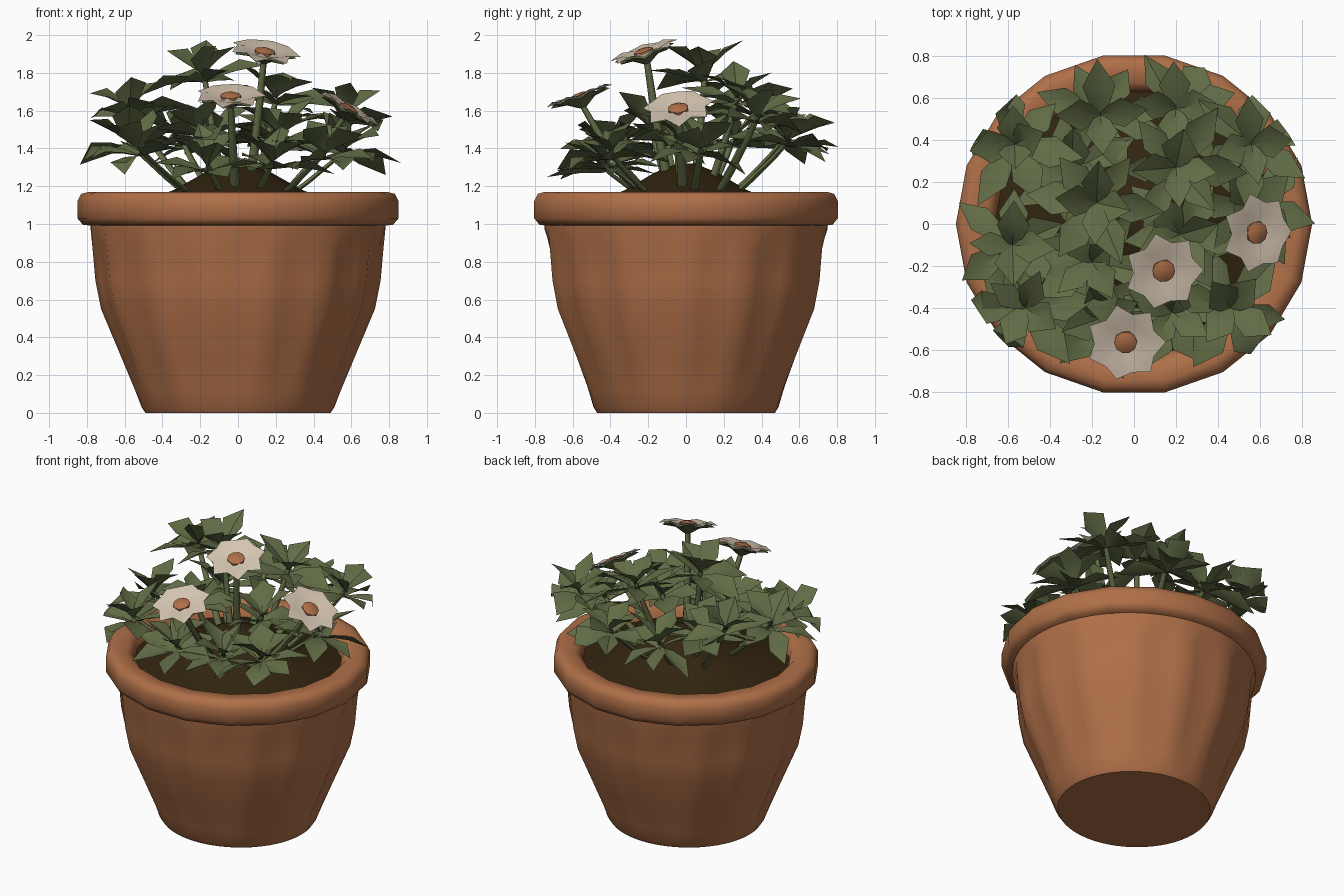
import bpy, math, random
from mathutils import Vector, Matrix

if "Cube" in bpy.data.objects:
    bpy.data.objects.remove(bpy.data.objects["Cube"])

random.seed(4)


def material(name, rgb):
    m = bpy.data.materials.new(name)
    m.diffuse_color = (*rgb, 1)
    m.use_nodes = True
    m.node_tree.nodes["Principled BSDF"].inputs["Base Color"].default_value = m.diffuse_color
    return m


TERRA = material("terracotta", (0.43, 0.16, 0.065))
SOIL = material("dark soil", (0.032, 0.018, 0.005))
GREEN = material("leaf green", (0.12, 0.15, 0.06))
PETAL = material("cream petal", (0.68, 0.57, 0.45))


def make(name, verts, faces, mat, angle=40):
    me = bpy.data.meshes.new(name)
    me.from_pydata([tuple(v) for v in verts], [], faces)
    me.validate()
    me.materials.append(mat)
    ob = bpy.data.objects.new(name, me)
    bpy.context.collection.objects.link(ob)
    bpy.ops.object.select_all(action='DESELECT')
    ob.select_set(True)
    bpy.context.view_layer.objects.active = ob
    bpy.ops.object.shade_smooth_by_angle(angle=math.radians(angle))
    return ob


def lathe(name, profile, n, mat, flute=None, caps=(), angle=40):
    """Revolve (radius, z) points; flute(i, z) scales the radius."""
    verts, faces = [], []
    for r, z in profile:
        for i in range(n):
            a = 2 * math.pi * i / n
            k = flute(i, z) if flute else 1
            verts.append((r * k * math.cos(a), 0.96 * r * k * math.sin(a), z))
    for j in range(len(profile) - 1):
        for i in range(n):
            i2 = (i + 1) % n
            faces.append((j * n + i, j * n + i2, (j + 1) * n + i2, (j + 1) * n + i))
    if 'bottom' in caps:
        faces.append(tuple(reversed(range(n))))
    if 'top' in caps:
        faces.append(tuple(range(len(verts) - n, len(verts))))
    return make(name, verts, faces, mat, angle)


# Pot body with shallow vertical flutes
def flutes(i, z):
    fade = max(0, min(1, (z - 0.05) / 0.2, (0.97 - z) / 0.1))
    return 1 - 0.04 * fade * (0, 0.7, 1, 0.7)[i % 4]


lathe("pot_body", [(0.49, 0), (0.51, 0.03), (0.545, 0.12), (0.62, 0.3), (0.725, 0.55),
                   (0.755, 0.7), (0.77, 0.87), (0.78, 0.97), (0.78, 1.0)],
      56, TERRA, flutes, ('bottom',))

# Thick rounded rim
lathe("pot_rim", [(0.75, 0.99), (0.82, 0.995), (0.85, 1.03), (0.85, 1.12), (0.83, 1.16),
                  (0.79, 1.17), (0.71, 1.165), (0.675, 1.13), (0.66, 1.06)],
      18, TERRA, angle=60)

# Mounded soil
lathe("soil", [(0.68, 1.08), (0.5, 1.12), (0.34, 1.18), (0.18, 1.27), (0.05, 1.32)],
      18, SOIL, caps=('top',), angle=60)


# Leaves: folded blades that curve downward
def add_leaf(verts, faces, base, yaw, pitch, length, width, droop):
    out = Vector((math.cos(yaw), math.sin(yaw), 0))
    side = Vector((-out.y, out.x, 0))
    roll = random.uniform(-0.5, 0.5)
    side = side * math.cos(roll) + Vector((0, 0, math.sin(roll)))
    k = len(verts)
    p = Vector(base)
    for t0, t1, w in ((0, 0, 0.12), (0, 0.25, 0.6), (0.25, 0.58, 1), (0.58, 1, 0)):
        a = pitch - droop * (t0 + t1) / 2
        d = out * math.cos(a) + Vector((0, 0, math.sin(a)))
        up = Vector((0, 0, math.cos(a))) - out * math.sin(a)
        p = p + d * (t1 - t0) * length
        for s in (-1, 0, 1):
            q = p + side * s * w * width / 2 + up * abs(s) * w * width * 0.16
            rad = math.hypot(q.x, q.y / 0.93)
            if rad > 0.87:
                q.x, q.y = q.x * 0.87 / rad, q.y * 0.87 / rad
            q.z = max(1.18, min(2.0, q.z))
            verts.append(q)
    for j in range(3):
        for s in range(2):
            a = k + 3 * j + s
            if j == 2:
                faces.append((a, a + 1, k + 10))
            else:
                faces.append((a, a + 1, a + 4, a + 3))


# Stems: thin tapering five-sided tubes
def stem(name, end, r=0.022):
    end = Vector(end)
    start = Vector((end.x * 0.35, end.y * 0.35, 1.1))
    mid = Vector((end.x * 0.8, end.y * 0.8, 1.1 + (end.z - 1.1) * 0.6))
    verts, faces = [], []
    for j, t in enumerate((0, 0.35, 0.7, 1)):
        c = start * (1 - t) ** 2 + mid * 2 * t * (1 - t) + end * t * t
        for i in range(5):
            a = 2 * math.pi * i / 5
            rr = r * (1.2 - 0.5 * t)
            verts.append(c + Vector((rr * math.cos(a), rr * math.sin(a), 0)))
            if j:
                b, i2 = 5 * (j - 1), (i + 1) % 5
                faces.append((b + i, b + i2, b + 5 + i2, b + 5 + i))
    make(name, verts, faces, GREEN, 80)


# Leaf rosettes: (x, y, z) of each growing tip
clusters = [(-0.18, 0.10, 1.79), (0.20, 0.27, 1.67), (-0.57, 0.38, 1.60), (0.56, 0.38, 1.57),
            (-0.58, -0.10, 1.44), (-0.52, -0.40, 1.40), (0.46, -0.40, 1.38),
            (0.57, 0.08, 1.40), (-0.16, 0.52, 1.45), (0.20, 0.55, 1.45),
            (-0.20, -0.18, 1.50), (0.18, -0.42, 1.33), (-0.30, 0.25, 1.45),
            (0.22, -0.05, 1.47), (-0.16, -0.45, 1.31)]
for c, tip in enumerate(clusters):
    stem(f"leaf_stem_{c + 1}", tip)
    verts, faces = [], []
    start = random.uniform(0, 6.28)
    lean = Vector((tip[0], tip[1], 0)) * 0.35
    for count, pitch, length, dz in ((6, 0.25, 0.31, -0.04), (4, 0.85, 0.25, 0.0)):
        for i in range(count):
            yaw = start + dz * 10 + 2 * math.pi * i / count + random.uniform(-0.2, 0.2)
            tilt = -lean.x * math.cos(yaw) - lean.y * math.sin(yaw)
            add_leaf(verts, faces, (tip[0], tip[1], tip[2] + dz), yaw,
                     pitch + tilt + random.uniform(-0.15, 0.15),
                     length * random.uniform(0.85, 1.15),
                     random.uniform(0.13, 0.18), random.uniform(0.2, 0.7))
    make(f"leaves_{c + 1}", verts, faces, GREEN, 35)


# Flowers: star of pointed petals, raised centre, green backing
def star(name, rings, mat, mtx, n=14):
    verts, faces = [], []
    for j, (peak, notch, z) in enumerate(rings):
        for i in range(n):
            a = 2 * math.pi * i / n
            r = notch if i % 2 else peak
            zz = z + (0.018 if i % 2 and j == len(rings) - 1 else 0)
            verts.append(mtx @ Vector((r * math.cos(a), r * math.sin(a), zz)))
            if j:
                b, i2 = n * (j - 1), (i + 1) % n
                faces.append((b + i, b + n + i, b + n + i2, b + i2))
    faces.append(tuple(range(n)))
    make(name, verts, faces, mat, 50)


flowers = [((0.14, -0.22, 1.90), (0.15, -0.33)), ((-0.04, -0.56, 1.665), (0.0, -0.35)),
           ((0.58, -0.04, 1.60), (0.58, -0.12))]
for f, (pos, (nx, ny)) in enumerate(flowers):
    normal = Vector((nx, ny, 1)).normalized()
    mtx = Matrix.Translation(pos) @ Vector((0, 0, 1)).rotation_difference(normal).to_matrix().to_4x4()
    star(f"petals_{f + 1}", [(0.04, 0.04, 0.0), (0.11, 0.11, 0.018), (0.192, 0.15, 0.012)], PETAL, mtx)
    star(f"flower_back_{f + 1}", [(0.02, 0.02, -0.05), (0.08, 0.08, -0.012), (0.17, 0.14, 0.0)], GREEN, mtx)
    star(f"flower_centre_{f + 1}", [(0.025, 0.025, 0.03), (0.055, 0.055, 0.018), (0.055, 0.055, 0.0)],
         TERRA, mtx, 10)
    stem(f"flower_stem_{f + 1}", mtx @ Vector((0, 0, -0.045)), 0.026)
